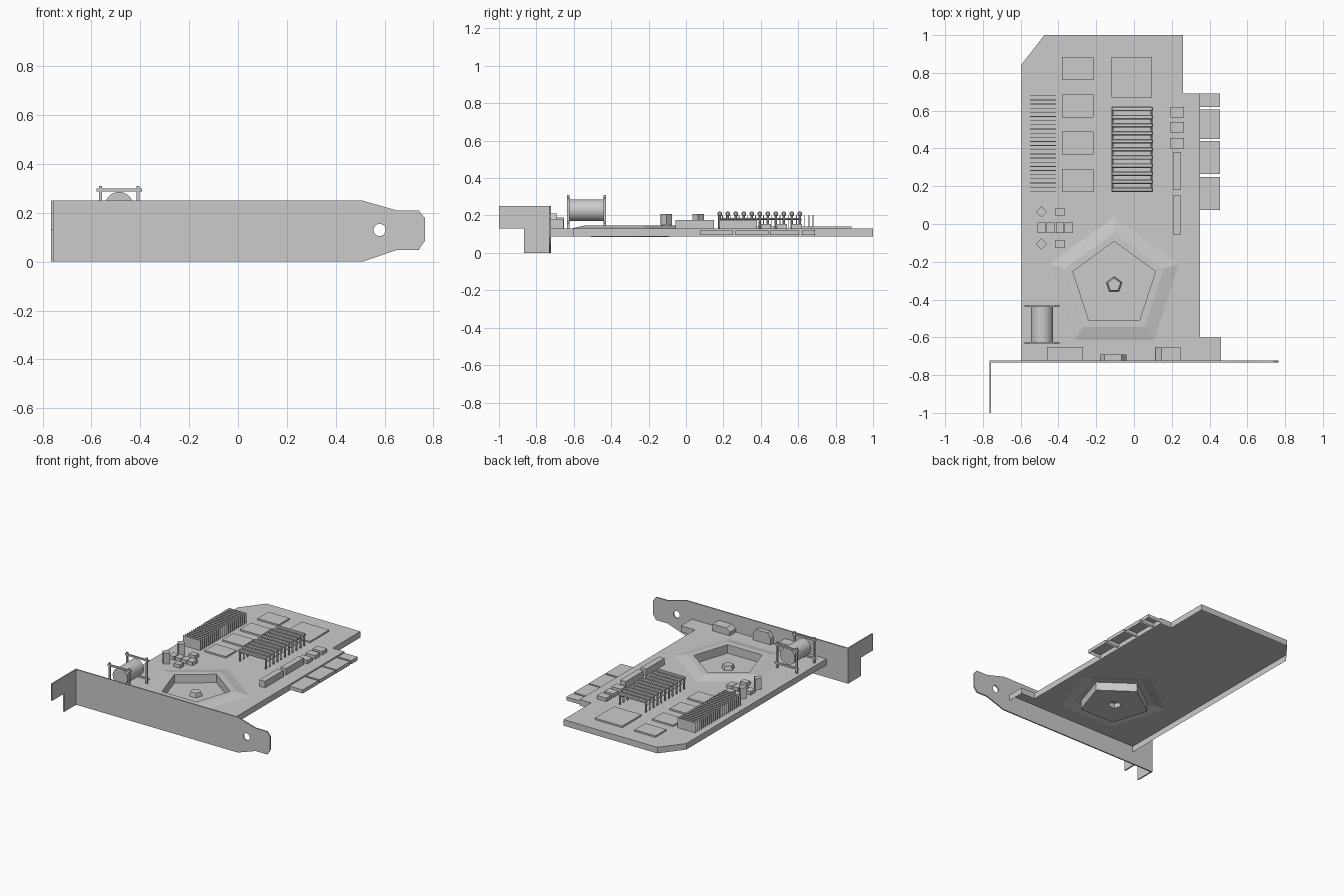
import bpy, bmesh, math
from mathutils import Vector

if "Cube" in bpy.data.objects:
    bpy.data.objects.remove(bpy.data.objects["Cube"])

TOP = 0.13      # height of the board surface


def finish(name, bm, recalc=True):
    if recalc:
        bmesh.ops.recalc_face_normals(bm, faces=bm.faces)
    me = bpy.data.meshes.new(name)
    bm.to_mesh(me)
    bm.free()
    ob = bpy.data.objects.new(name, me)
    bpy.context.collection.objects.link(ob)
    return ob


def add_box(bm, x0, x1, y0, y1, z0, z1, open_bottom=False):
    vs = bmesh.ops.create_cube(bm, size=1)["verts"]
    for v in vs:
        v.co = Vector(((x0 + x1) / 2 + v.co.x * (x1 - x0),
                       (y0 + y1) / 2 + v.co.y * (y1 - y0),
                       (z0 + z1) / 2 + v.co.z * (z1 - z0)))
    if open_bottom:
        low = [f for f in vs[0].link_faces[:] + vs[-1].link_faces[:]
               if all(abs(v.co.z - z0) < 1e-5 for v in f.verts)]
        bmesh.ops.delete(bm, geom=list(set(low)), context='FACES_ONLY')


def boxes(name, items, open_bottom=False):
    bm = bmesh.new()
    for it in items:
        add_box(bm, *it, open_bottom=open_bottom)
    return finish(name, bm, not open_bottom)


def loop(bm, pts):
    vs = [bm.verts.new(p) for p in pts]
    es = [bm.edges.new((vs[i], vs[(i + 1) % len(vs)])) for i in range(len(vs))]
    return vs, es


def ring(vs_a, vs_b, bm):
    n = len(vs_a)
    for i in range(n):
        j = (i + 1) % n
        bm.faces.new((vs_a[i], vs_a[j], vs_b[j], vs_b[i]))


def prism(name, loops, depth):
    """Filled outline (with holes) pushed along depth."""
    bm = bmesh.new()
    es = []
    for pts in loops:
        es += loop(bm, pts)[1]
    bmesh.ops.triangle_fill(bm, edges=es, use_beauty=True)
    bmesh.ops.dissolve_limit(bm, angle_limit=0.01, verts=bm.verts, edges=bm.edges)
    r = bmesh.ops.extrude_face_region(bm, geom=bm.faces[:], use_keep_orig=True)
    bmesh.ops.translate(bm, vec=depth,
                        verts=[g for g in r["geom"] if isinstance(g, bmesh.types.BMVert)])
    return finish(name, bm)


# circuit board: open-bottomed sheet with raised pentagon and sunken floor
def penta(r, z):
    return [(-0.105 + r * math.sin(i * math.tau / 5),
             -0.322 + r * math.cos(i * math.tau / 5), z) for i in range(5)]


outline = [(-0.595, -0.725), (-0.595, 0.845), (-0.475, 1.0), (0.26, 1.0), (0.26, 0.69),
           (0.35, 0.69), (0.35, -0.60), (0.46, -0.60), (0.46, -0.725)]
bm = bmesh.new()
edge_v, edge_e = loop(bm, [(x, y, TOP) for x, y in outline])
prev, dome_e = loop(bm, penta(0.36, TOP))
bmesh.ops.triangle_fill(bm, edges=edge_e + dome_e, use_beauty=True)
for r, z in [(0.275, 0.146), (0.23, 0.146), (0.23, 0.086), (0.044, 0.086), (0.036, 0.115)]:
    cur = [bm.verts.new(p) for p in penta(r, z)]
    ring(prev, cur, bm)
    prev = cur
bm.faces.new(prev)
low = [bm.verts.new((x, y, 0.087)) for x, y in outline]
ring(edge_v, low, bm)
bmesh.ops.recalc_face_normals(bm, faces=bm.faces)
if max(bm.faces, key=lambda f: f.calc_area() * abs(f.normal.z)).normal.z < 0:
    bmesh.ops.reverse_faces(bm, faces=bm.faces)
finish("circuit_board", bm, False)

# edge connector fingers, hollow underneath
boxes("edge_fingers", [(0.345, 0.455, a, b, 0.095, 0.12) for a, b in
                       [(0.075, 0.25), (0.265, 0.44), (0.45, 0.605), (0.62, 0.69)]], True)

# mounting bracket with screw hole, and its bent flange
YB = -0.732
plate = [(-0.765, 0), (0.51, 0), (0.65, 0.048), (0.74, 0.048), (0.765, 0.085),
         (0.765, 0.18), (0.74, 0.21), (0.65, 0.21), (0.51, 0.25), (-0.765, 0.25)]
hole = [(0.58 + 0.025 * math.cos(i * math.tau / 24), 0.13 + 0.025 * math.sin(i * math.tau / 24))
        for i in range(24)]
prism("bracket", [[(x, YB, z) for x, z in plate], [(x, YB, z) for x, z in hole]], (0, 0.009, 0))
flange = [(-0.73, 0), (-0.865, 0), (-0.865, 0.13), (-1.0, 0.13), (-1.0, 0.25), (-0.73, 0.25)]
prism("bracket_flange", [[(-0.765, y, z) for y, z in flange]], (0.009, 0, 0))

# flat chips
chips = [(-0.38, -0.215, y, y + 0.122, TOP, 0.141) for y in (0.17, 0.368, 0.563, 0.762)]
boxes("memory_chips", chips)
boxes("large_chip", [(-0.12, 0.095, 0.67, 0.885, TOP, 0.141)])
boxes("small_chips", [(0.19, 0.265, y, y + 0.055, TOP, 0.155) for y in (0.40, 0.485, 0.565)])
boxes("long_blocks", [(0.207, 0.25, 0.18, 0.38, TOP, 0.176),
                      (0.207, 0.25, -0.055, 0.15, TOP, 0.176)])

# comb heat sink of thin plates
N = 24
boxes("comb_fins", [(-0.55, -0.412, 0.173 + i * 0.022 - 0.002, 0.173 + i * 0.022 + 0.002, TOP, 0.202)
                    for i in range(N)])

# row of arched bars
bm = bmesh.new()
for i in range(11):
    y = 0.181 + i * 0.0428
    add_box(bm, -0.12, 0.10, y - 0.012, y + 0.012, 0.198, 0.22)
    for x in (-0.112, 0.092):
        add_box(bm, x - 0.006, x + 0.006, y - 0.007, y + 0.007, TOP, 0.2)
for a, b in ((-0.118, -0.108), (0.088, 0.098)):
    add_box(bm, a, b, 0.17, 0.62, 0.176, 0.186)
bars = finish("arched_bars", bm)
bev = bars.modifiers.new("rounding", 'BEVEL')
bev.width = 0.005
bev.segments = 1

# small components: tall diamonds and low blocks
bm = bmesh.new()
for y in (0.065, -0.105):
    vs = [bm.verts.new((-0.49 + 0.03 * dx, y + 0.03 * dy, TOP))
          for dx, dy in ((1, 0), (0, 1), (-1, 0), (0, -1))]
    r = bmesh.ops.extrude_face_region(bm, geom=[bm.faces.new(vs)], use_keep_orig=True)
    bmesh.ops.translate(bm, vec=(0, 0, 0.078),
                        verts=[g for g in r["geom"] if isinstance(g, bmesh.types.BMVert)])
finish("diamond_posts", bm)
low_blocks = [(x - 0.022, x + 0.022, -0.047, 0.008, TOP, 0.155)
              for x in (-0.49, -0.44, -0.392, -0.345)]
low_blocks += [(-0.417, -0.366, y - 0.021, y + 0.021, TOP, 0.155) for y in (0.065, -0.105)]
boxes("low_blocks", low_blocks)

# spool: round drum between two crossed-bar frames
CX, CZ = -0.487, 0.228
bpy.ops.mesh.primitive_cylinder_add(vertices=32, radius=0.058, depth=0.185,
                                    location=(CX, -0.532, CZ), rotation=(math.pi / 2, 0, 0))
drum = bpy.context.object
drum.name = "spool_drum"
bpy.ops.object.shade_smooth_by_angle()
bm = bmesh.new()
for y in (-0.63, -0.434):
    for s in (-1, 1):
        x, z = CX + s * 0.077, CZ + s * 0.065
        add_box(bm, x - 0.006, x + 0.006, y - 0.006, y + 0.006, TOP, 0.31)
        add_box(bm, CX - 0.093, CX + 0.093, y - 0.005, y + 0.005, z - 0.006, z + 0.006)
finish("spool_frames", bm)

# ports behind the bracket
boxes("block_port", [(-0.46, -0.27, -0.724, -0.652, TOP, 0.188)])
trap = [(-0.18, TOP), (-0.04, TOP), (-0.04, 0.175), (-0.065, 0.21), (-0.155, 0.21), (-0.18, 0.175)]
prism("angled_port", [[(x, -0.724, z) for x, z in trap]], (0, 0.033, 0))
wedge = [(0.115, TOP), (0.25, TOP), (0.25, 0.178), (0.145, 0.178), (0.115, 0.155)]
prism("low_port", [[(x, -0.724, z) for x, z in wedge]], (0, 0.07, 0))
